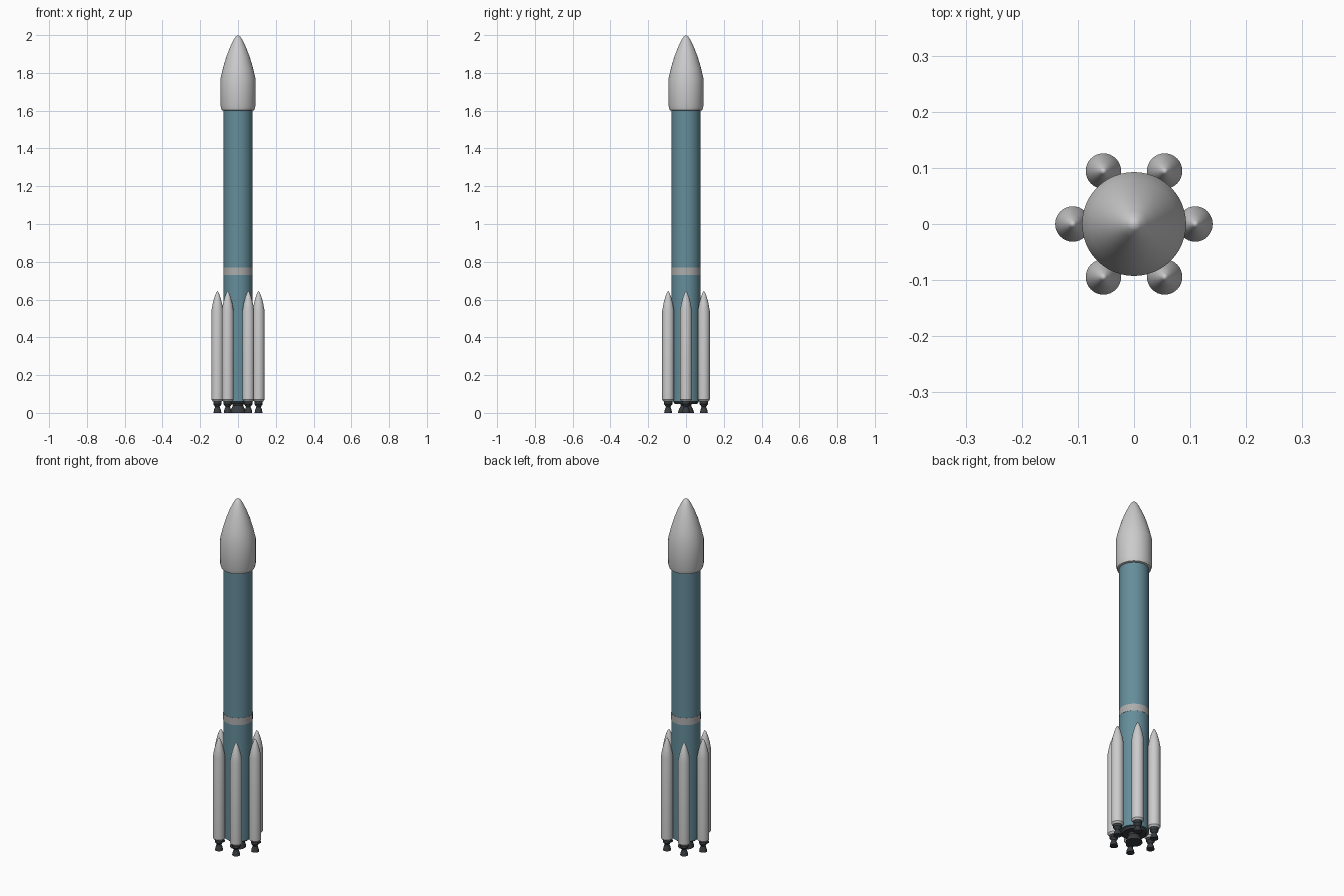
import bpy, bmesh, math
from mathutils import Vector

if "Cube" in bpy.data.objects:
    bpy.data.objects.remove(bpy.data.objects["Cube"])


def material(name, rgb):
    m = bpy.data.materials.new(name)
    m.diffuse_color = (*rgb, 1)
    m.use_nodes = True
    m.node_tree.nodes["Principled BSDF"].inputs["Base Color"].default_value = m.diffuse_color
    return m


BLUE = material("blue_paint", (0.13, 0.27, 0.33))
DARK = material("dark_metal", (0.04, 0.045, 0.05))
BAND = material("band_grey", (0.42, 0.42, 0.42))


def lathe(name, profile, loc=(0, 0), mat=None, seg=48):
    """Revolve (radius, z) points around a vertical axis; ends are closed."""
    bm = bmesh.new()
    rings = []
    for r, z in profile:
        n = 1 if r == 0 else seg
        rings.append([bm.verts.new((r * math.cos(2 * math.pi * i / seg),
                                    r * math.sin(2 * math.pi * i / seg), z))
                      for i in range(n)])
    for a, b in zip(rings, rings[1:]):
        for i in range(seg):
            j = (i + 1) % seg
            if len(b) == 1:
                bm.faces.new((a[i], a[j], b[0]))
            else:
                bm.faces.new((a[i], a[j], b[j], b[i]))
    bm.faces.new(rings[0][::-1])
    if len(rings[-1]) > 1:
        bm.faces.new(rings[-1])
    me = bpy.data.meshes.new(name)
    bm.to_mesh(me)
    bm.free()
    ob = bpy.data.objects.new(name, me)
    ob.location = (*loc, 0)
    bpy.context.collection.objects.link(ob)
    if mat:
        me.materials.append(mat)
    bpy.ops.object.select_all(action='DESELECT')
    bpy.context.view_layer.objects.active = ob
    ob.select_set(True)
    bpy.ops.object.shade_smooth_by_angle(angle=math.radians(30))
    return ob


# Core stage and its band
lathe("core_stage", [(0.076, 0.06), (0.076, 1.61)], mat=BLUE)
lathe("core_band", [(0.077, 0.73), (0.077, 0.77)], mat=BAND)

# Payload fairing with ogive nose
lathe("payload_fairing", [(0.077, 1.60), (0.086, 1.603), (0.0926, 1.625), (0.0926, 1.77),
                          (0.079, 1.828), (0.062, 1.885), (0.043, 1.934),
                          (0.024, 1.974), (0.012, 1.992), (0, 2.0)])

# Core engine
lathe("core_thrust_plate", [(0.06, 0.048), (0.068, 0.061)], mat=DARK)
lathe("core_engine_bell", [(0.043, 0), (0.037, 0.02), (0.027, 0.038), (0.032, 0.05)], mat=DARK)

# Six strap-on boosters, each with an engine
for k in range(6):
    a = k * math.pi / 3
    p = (0.109 * math.cos(a), 0.109 * math.sin(a))
    lathe(f"booster_{k + 1}", [(0.024, 0.06), (0.0315, 0.07), (0.0315, 0.54), (0.025, 0.578),
                               (0.016, 0.612), (0.006, 0.638), (0, 0.645)], p, seg=32)
    lathe(f"booster_engine_{k + 1}", [(0.021, 0), (0.018, 0.016), (0.012, 0.032),
                                      (0.022, 0.046), (0.022, 0.061)], p, DARK, 32)
